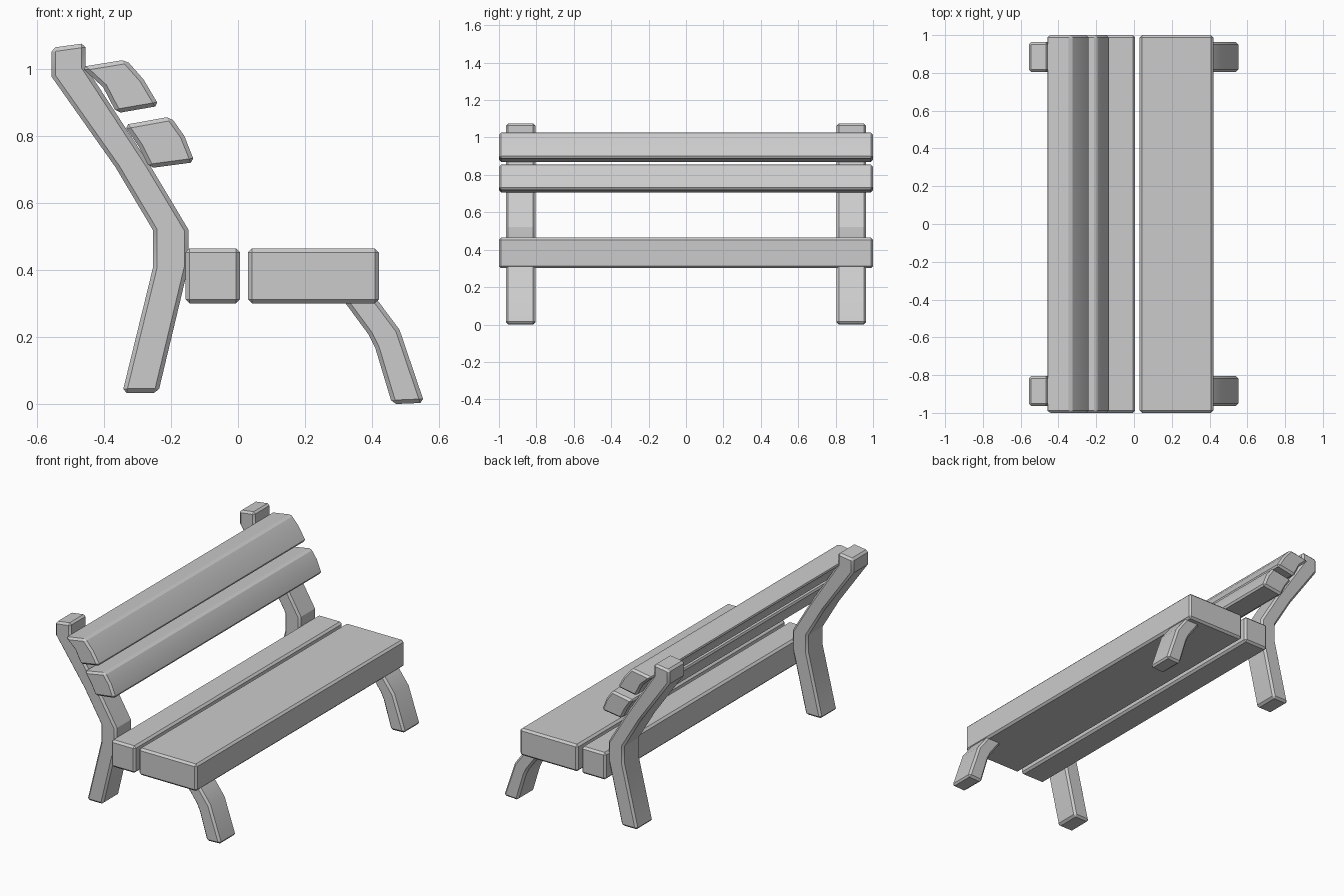
import bpy, bmesh, math

if "Cube" in bpy.data.objects:
    bpy.data.objects.remove(bpy.data.objects["Cube"])


def extrude_profile(name, profile, y0, y1, bevel=0.012):
    """Extrude an XZ outline along Y, chamfer its sharp edges."""
    bm = bmesh.new()
    face = bm.faces.new([bm.verts.new((x, y0, z)) for x, z in profile])
    moved = bmesh.ops.extrude_face_region(bm, geom=[face])["geom"]
    for v in moved:
        if isinstance(v, bmesh.types.BMVert):
            v.co.y = y1
    bmesh.ops.recalc_face_normals(bm, faces=bm.faces)
    sharp = [e for e in bm.edges if e.calc_face_angle(0) > math.radians(50)]
    bmesh.ops.bevel(bm, geom=sharp, offset=bevel, segments=1,
                    profile=0.5, affect='EDGES')
    bmesh.ops.recalc_face_normals(bm, faces=bm.faces)
    for f in bm.faces:
        f.smooth = True
    mesh = bpy.data.meshes.new(name)
    bm.to_mesh(mesh)
    bm.free()
    mesh.set_sharp_from_angle(angle=math.radians(25))
    obj = bpy.data.objects.new(name, mesh)
    bpy.context.collection.objects.link(obj)
    return obj


def box(x0, x1, z0, z1):
    return [(x0, z0), (x1, z0), (x1, z1), (x0, z1)]


# Seat boards
extrude_profile("seat_board_rear", box(-0.157, 0.006, 0.301, 0.465), -1, 1)
extrude_profile("seat_board_front", box(0.03, 0.42, 0.301, 0.465), -1, 1)

# Curved backrest slats
upper_slat = [(-0.468, 1.006), (-0.334, 1.028), (-0.282, 0.969),
              (-0.235, 0.890), (-0.362, 0.868), (-0.402, 0.945)]
lower_slat = [(-0.340, 0.833), (-0.201, 0.858), (-0.160, 0.800),
              (-0.129, 0.722), (-0.264, 0.704), (-0.297, 0.770)]
extrude_profile("back_slat_upper", upper_slat, -1, 1)
extrude_profile("back_slat_lower", lower_slat, -1, 1)

# Bent legs, one pair at each end
back_leg = [(-0.345, 0.034), (-0.238, 0.034), (-0.148, 0.410), (-0.148, 0.521),
            (-0.264, 0.715), (-0.455, 1.007), (-0.455, 1.077), (-0.557, 1.063),
            (-0.557, 0.978), (-0.365, 0.706), (-0.253, 0.518), (-0.253, 0.410)]
front_leg = [(0.460, 0.0), (0.556, 0.004), (0.482, 0.222), (0.420, 0.305),
             (0.400, 0.330), (0.298, 0.330), (0.320, 0.302), (0.390, 0.207),
             (0.410, 0.166)]
for label, y0, y1 in (("near", -0.963, -0.805), ("far", 0.805, 0.963)):
    extrude_profile("back_leg_" + label, back_leg, y0, y1)
    extrude_profile("front_leg_" + label, front_leg, y0, y1)
